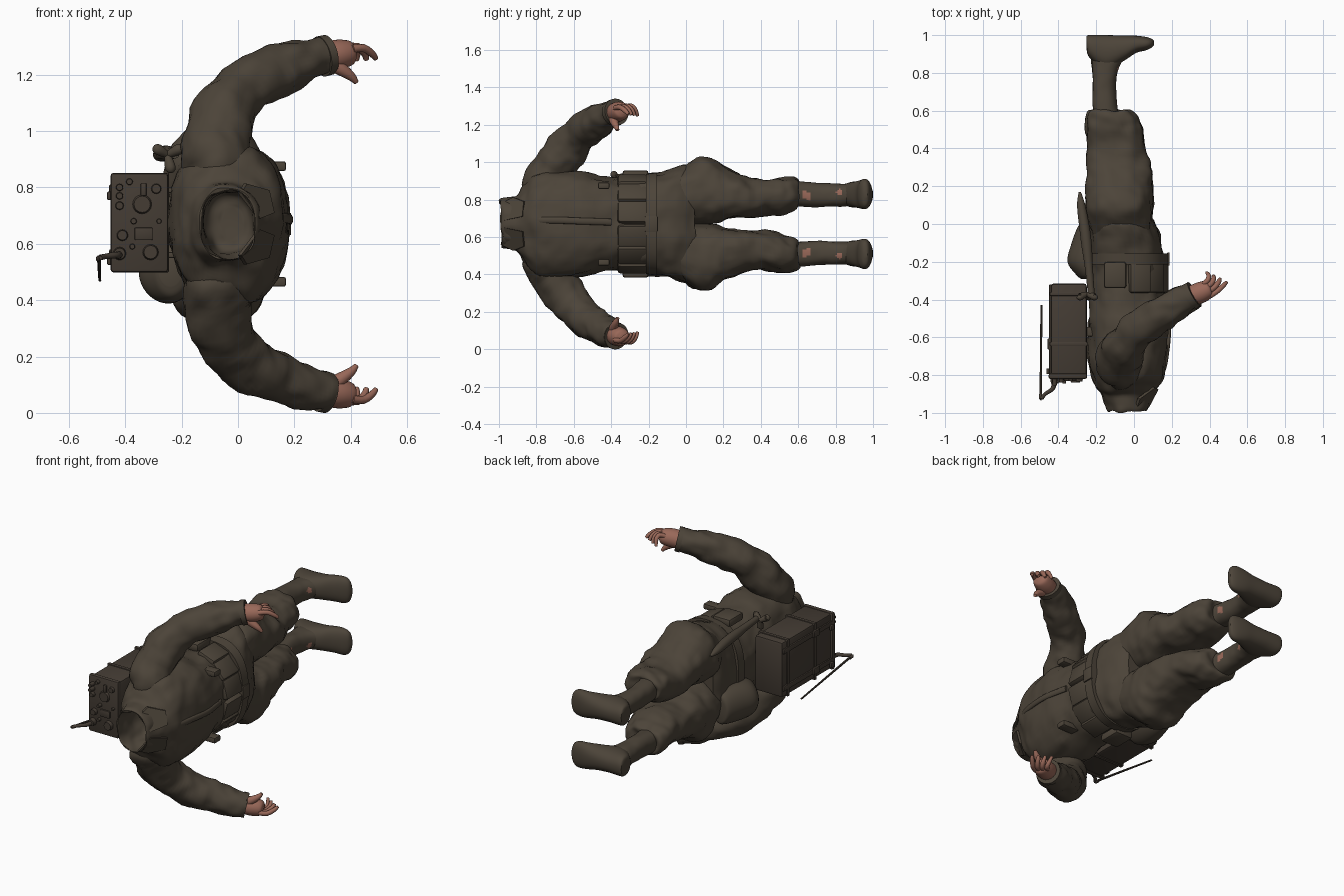
import bpy, bmesh, math
from mathutils import Vector, noise, Matrix

if "Cube" in bpy.data.objects:
    bpy.data.objects.remove(bpy.data.objects["Cube"])

MID = 0.67  # the body lies along y, mirrored about z = MID


def material(name, col):
    m = bpy.data.materials.new(name)
    m.diffuse_color = (*col, 1)
    m.use_nodes = True
    m.node_tree.nodes["Principled BSDF"].inputs["Base Color"].default_value = m.diffuse_color
    return m


CLOTH = material("olive cloth", (0.073, 0.058, 0.041))
GEAR = material("dark brown gear", (0.058, 0.045, 0.034))
SKIN = material("skin", (0.32, 0.14, 0.10))


def finish(name, bm, mats, angle=40):
    bmesh.ops.recalc_face_normals(bm, faces=bm.faces)
    me = bpy.data.meshes.new(name)
    bm.to_mesh(me)
    bm.free()
    ob = bpy.data.objects.new(name, me)
    bpy.context.collection.objects.link(ob)
    for m in mats:
        me.materials.append(m)
    bpy.ops.object.select_all(action='DESELECT')
    ob.select_set(True)
    bpy.context.view_layer.objects.active = ob
    bpy.ops.object.shade_smooth_by_angle(angle=math.radians(angle))
    return ob


def smooth_rows(rows, steps):
    """Catmull-Rom interpolation of number tuples."""
    out = []
    for i in range(len(rows) - 1):
        p = [rows[max(i - 1, 0)], rows[i], rows[i + 1], rows[min(i + 2, len(rows) - 1)]]
        for k in range(steps):
            t = k / steps
            out.append([0.5 * (2 * b + (c - a) * t + (2 * a - 5 * b + 4 * c - d) * t * t
                               + (3 * b - a - 3 * c + d) * t ** 3) for a, b, c, d in zip(*p)])
    return out + [list(rows[-1])]


def skin_rings(rings, wrinkle):
    bm = bmesh.new()
    vs = [[bm.verts.new(p) for p in r] for r in rings]
    n = len(vs[0])
    for a, b in zip(vs, vs[1:]):
        for i in range(n):
            j = (i + 1) % n
            bm.faces.new((a[i], a[j], b[j], b[i]))
    bm.faces.new(vs[0])
    bm.faces.new(vs[-1])
    bmesh.ops.recalc_face_normals(bm, faces=bm.faces)
    bm.normal_update()
    if wrinkle:
        move = [(v, v.normal * wrinkle * (noise.noise(v.co * 8) + 0.6 * noise.noise(v.co * 19))) for v in bm.verts]
        for v, d in move:
            v.co += d
    return bm


def loft(name, rows, s=1, axis='y', mat=CLOTH, e=2.4, n=44, steps=5, wrinkle=0.0, spots=()):
    """rows: (position, a0, a1, d0, d1); d is measured sideways from the mid plane."""
    rings = []
    for t, a0, a1, d0, d1 in smooth_rows(rows, steps):
        ring = []
        for i in range(n):
            c, q = math.cos(2 * math.pi * i / n), math.sin(2 * math.pi * i / n)
            a = (a0 + a1) / 2 + (a1 - a0) / 2 * math.copysign(abs(c) ** (2 / e), c)
            z = MID + s * ((d0 + d1) / 2 + (d1 - d0) / 2 * math.copysign(abs(q) ** (2 / e), q))
            ring.append((a, t, z) if axis == 'y' else (t, a, z))
        rings.append(ring)
    bm = skin_rings(rings, wrinkle)
    for f in bm.faces:
        c = f.calc_center_median()
        if any(c.x > -0.135 and math.hypot(c.y - y, s * (c.z - MID) - d) < r for y, d, r in spots):
            f.material_index = 1
    return finish(name, bm, [mat, SKIN])


def tube(name, pts, s=1, mat=CLOTH, n=20, steps=5, wrinkle=0.0, flat=1.0, side=(0, 0, 1)):
    """pts: (x, y, d, radius) swept as round or flattened sections."""
    rows = smooth_rows(pts, steps)
    P = [Vector((r[0], r[1], MID + s * r[2])) for r in rows]
    rings = []
    for i, p in enumerate(P):
        t = (P[min(i + 1, len(P) - 1)] - P[max(i - 1, 0)]).normalized()
        u = Vector((side[0], side[1], side[2] * s))
        u = (u - t * u.dot(t)).normalized()
        w = t.cross(u)
        rings.append([p + rows[i][3] * (u * math.cos(2 * math.pi * k / n) * flat
                                        + w * math.sin(2 * math.pi * k / n)) for k in range(n)])
    return finish(name, skin_rings(rings, wrinkle), [mat])


def box(name, c, size, mat=GEAR, bev=0.008, rot=0.0):
    bm = bmesh.new()
    bmesh.ops.create_cube(bm, size=1)
    for v in bm.verts:
        v.co = Vector(v.co[i] * size[i] for i in range(3))
    bmesh.ops.bevel(bm, geom=bm.edges[:], offset=bev, segments=2, profile=0.5, affect='EDGES')
    bm.transform(Matrix.Translation(c) @ Matrix.Rotation(rot, 4, 'Y'))
    return finish(name, bm, [mat])


def knob(name, x, z, r, h=0.015, y=-0.82):
    bm = bmesh.new()
    bmesh.ops.create_cone(bm, cap_ends=True, segments=16, radius1=r, radius2=r * 0.85, depth=h)
    bm.transform(Matrix.Translation((x, y - h / 2, z)) @ Matrix.Rotation(math.pi / 2, 4, 'X'))
    return finish(name, bm, [GEAR], 30)


# Jacket with an open, hollow collar
half = [(-.80, -.06, .02, .06), (-.82, -.10, .05, .10), (-.91, -.12, .068, .118), (-.985, -.13, .058, .122),
        (-.975, -.147, .075, .133), (-.91, -.175, .095, .145), (-.865, -.205, .12, .20), (-.80, -.23, .15, .27),
        (-.70, -.24, .175, .285), (-.55, -.24, .187, .275), (-.40, -.24, .16, .245), (-.28, -.235, .155, .24),
        (-.20, -.235, .16, .255), (-.10, -.24, .145, .285), (0, -.245, .11, .315), (.05, -.22, .08, .28)]
loft("jacket", [(y, a, b, -d, d) for y, a, b, d in half], n=64, wrinkle=0.016)
tube("jacket_front_seam", [(.10, -.88, .02, .010), (.155, -.78, .02, .010), (.176, -.68, .02, .010),
                           (.185, -.55, .015, .010), (.161, -.40, .01, .010)], flat=1.8)

for s, side in ((1, "upper"), (-1, "lower")):
    # Trouser leg, boot shaft and foot
    loft(side + "_trouser_leg",
         [(-.08, -.21, .09, .03, .25), (.04, -.25, .10, .0, .34), (.12, -.25, .10, .003, .355),
          (.20, -.25, .098, .02, .305), (.30, -.25, .085, .03, .26), (.40, -.255, .055, .035, .24),
          (.50, -.255, .04, .05, .255), (.56, -.25, .02, .065, .25), (.60, -.235, -.02, .09, .23),
          (.595, -.20, -.09, .12, .20)], s, wrinkle=0.018)
    loft(side + "_boot_shaft",
         [(.54, -.215, -.075, .095, .23), (.70, -.22, -.095, .09, .22), (.80, -.22, -.09, .095, .215),
          (.87, -.226, -.06, .096, .215), (.92, -.225, -.03, .105, .21), (.96, -.22, -.02, .115, .20)],
         s, n=48, steps=9, wrinkle=0.005, spots=[(.64, .16, .02), (.82, .17, .017), (.655, .14, .012)])
    loft(side + "_boot_foot",
         [(-.252, .93, .995, .12, .20), (-.235, .88, 1.0, .095, .22), (-.15, .82, 1.0, .088, .226),
          (-.06, .86, .998, .086, .23), (.01, .905, .997, .08, .238), (.065, .92, .99, .082, .24),
          (.095, .935, .98, .10, .22), (.107, .95, .97, .14, .18)], s, axis='x', e=2.3, n=32)
    # Sleeve and cuff
    tube(side + "_sleeve",
         [(-.07, -.745, .13, .07), (-.073, -.75, .19, .118), (-.078, -.71, .295, .118), (-.04, -.63, .41, .106),
          (.03, -.555, .49, .098), (.14, -.475, .545, .09), (.235, -.42, .58, .078), (.31, -.375, .598, .071)],
         s, n=36, steps=6, wrinkle=0.018)
    tube(side + "_cuff", [(.295, -.385, .594, .073), (.32, -.371, .60, .072)], s, n=28, steps=1)
    # Hand with four curled fingers and a thumb
    tube(side + "_palm", [(.29, -.385, .59, .052), (.335, -.37, .598, .056), (.37, -.355, .603, .054),
                          (.40, -.34, .608, .044), (.412, -.335, .61, .022)], s, SKIN, flat=.95)
    for k in range(4):
        f = k / 3
        r = .0155 - .003 * abs(f - .6)
        tube(f"{side}_finger_{k + 1}",
             [(.36 + .045 * f, -.325 - .055 * f, .62, r), (.39 + .055 * f, -.297 - .055 * f, .632 - .008 * f, r),
              (.395 + .08 * f, -.272 - .052 * f, .612 - .008 * f, r * .9),
              (.385 + .105 * f, -.258 - .05 * f, .578 + .008 * f, r * .6)], s, SKIN, 10, 3)
    tube(side + "_thumb", [(.335, -.385, .57, .03), (.365, -.385, .55, .024), (.40, -.375, .525, .017),
                           (.42, -.365, .502, .009)], s, SKIN, 10, 3)
    # Collar flap
    bm = bmesh.new()
    flap = [(.068, -.965, .02), (.118, -.87, .04), (.10, -.862, .12), (.02, -.92, .143), (.0, -.985, .11)]
    vs = [bm.verts.new((x, y, MID + s * d)) for x, y, d in flap]
    fc = bm.faces.new(vs)
    ex = bmesh.ops.extrude_face_region(bm, geom=[fc])
    bmesh.ops.translate(bm, vec=(.012, -.006, 0), verts=[v for v in ex['geom'] if isinstance(v, bmesh.types.BMVert)])
    finish(side + "_collar_flap", bm, [CLOTH])
    # Belt pouches set around the waist
    for k, ang in enumerate((15, 42, 70)):
        a = math.radians(ang)
        box(f"{side}_belt_pouch_{k + 1}", (-.035 + .19 * math.cos(a), -.285, MID + s * .242 * math.sin(a)),
            (.045, .16, .118), CLOTH, .014, -s * a)
    box(side + "_chest_clip", (.115, -.44, MID + s * .205), (.11, .06, .035), CLOTH)
    box(side + "_hip_pouch", (-.10, -.27, MID + s * .262), (.12, .14, .05), CLOTH, .015)

# Belt
loft("belt", [(-.215, -.22, .14, -.24, .24), (-.215, -.252, .182, -.268, .268),
              (-.155, -.252, .182, -.275, .275), (-.155, -.22, .14, -.24, .24)], steps=1, n=48)
box("belt_buckle", (.182, -.185, MID), (.012, .07, .08), CLOTH, .004)

# Radio pack
box("radio_case", (-.345, -.565, .675), (.19, .50, .342), bev=.015)
box("radio_panel_rim", (-.35, -.805, .675), (.204, .03, .352), bev=.01)
for i, y in enumerate((-.37, -.635)):
    box(f"radio_band_{i + 1}", (-.346, y, .675), (.202, .022, .353), bev=.004)
for i, z in enumerate((.56, .79)):
    box(f"radio_strap_{i + 1}", (-.443, -.565, z), (.012, .49, .03), bev=.004)
    box(f"radio_latch_{i + 1}", (-.449, -.635, z), (.016, .06, .04), bev=.004)
    box(f"radio_lug_{i + 1}", (-.30, -.57, z), (.18, .05, .02), CLOTH, .005)
knobs = [(-.34, .74, .034, .012), (-.31, .57, .028, .02), (-.42, .565, .023, .025), (-.29, .795, .018, .015),
         (-.42, .80, .013, .035), (-.42, .77, .013, .035), (-.42, .735, .015, .02), (-.41, .63, .02, .02),
         (-.37, .68, .011, .025), (-.385, .82, .012, .02), (-.28, .68, .009, .015), (-.375, .59, .01, .02)]
for i, (x, z, r, h) in enumerate(knobs):
    knob(f"radio_knob_{i + 1}", x, z, r, h)
box("radio_window", (-.335, -.822, .635), (.065, .014, .045), bev=.005)
box("radio_socket", (-.335, -.822, .792), (.022, .02, .045), bev=.005)
for i, z in enumerate((.54, .77)):
    box(f"radio_side_plug_{i + 1}", (-.456, -.78, z), (.016, .03, .03), bev=.004)
# Folded antenna
tube("antenna_base", [(-.42, -.82, -.11, .014), (-.43, -.87, -.11, .012), (-.47, -.90, -.115, .010),
                      (-.492, -.925, -.12, .010), (-.495, -.90, -.125, .009)], mat=GEAR, n=10, side=(1, .3, .5))
tube("antenna_rod", [(-.493, -.92, -.12, .007), (-.492, -.67, -.16, .006), (-.49, -.43, -.20, .005)],
     mat=GEAR, n=8, steps=2)

# Side bag and sheathed tool hanging from the belt
loft("side_bag", [(-.29, -.28, -.20, .12, .22), (-.27, -.305, -.17, .08, .26), (-.20, -.352, -.15, .06, .28),
                  (-.10, -.33, -.15, .06, .28), (-.01, -.295, -.17, .08, .265), (.005, -.27, -.20, .13, .24)], -1, e=1.9)
tube("tool_sheath", [(-.287, .17, .24, .006), (-.28, .10, .245, .022), (-.262, -.02, .25, .028),
                     (-.25, -.12, .25, .028), (-.24, -.22, .25, .022), (-.225, -.38, .25, .018)], n=14)
for i, (dx, dz) in enumerate(((.04, .02), (-.035, .02), (.01, -.045))):
    tube(f"tool_handle_lobe_{i + 1}", [(-.25, -.37, .245, .012), (-.25 + dx, -.385, .245 + dz, .02),
                                       (-.25 + dx * 1.3, -.38, .245 + dz * 1.3, .01)], n=10, side=(0, 1, 0))
